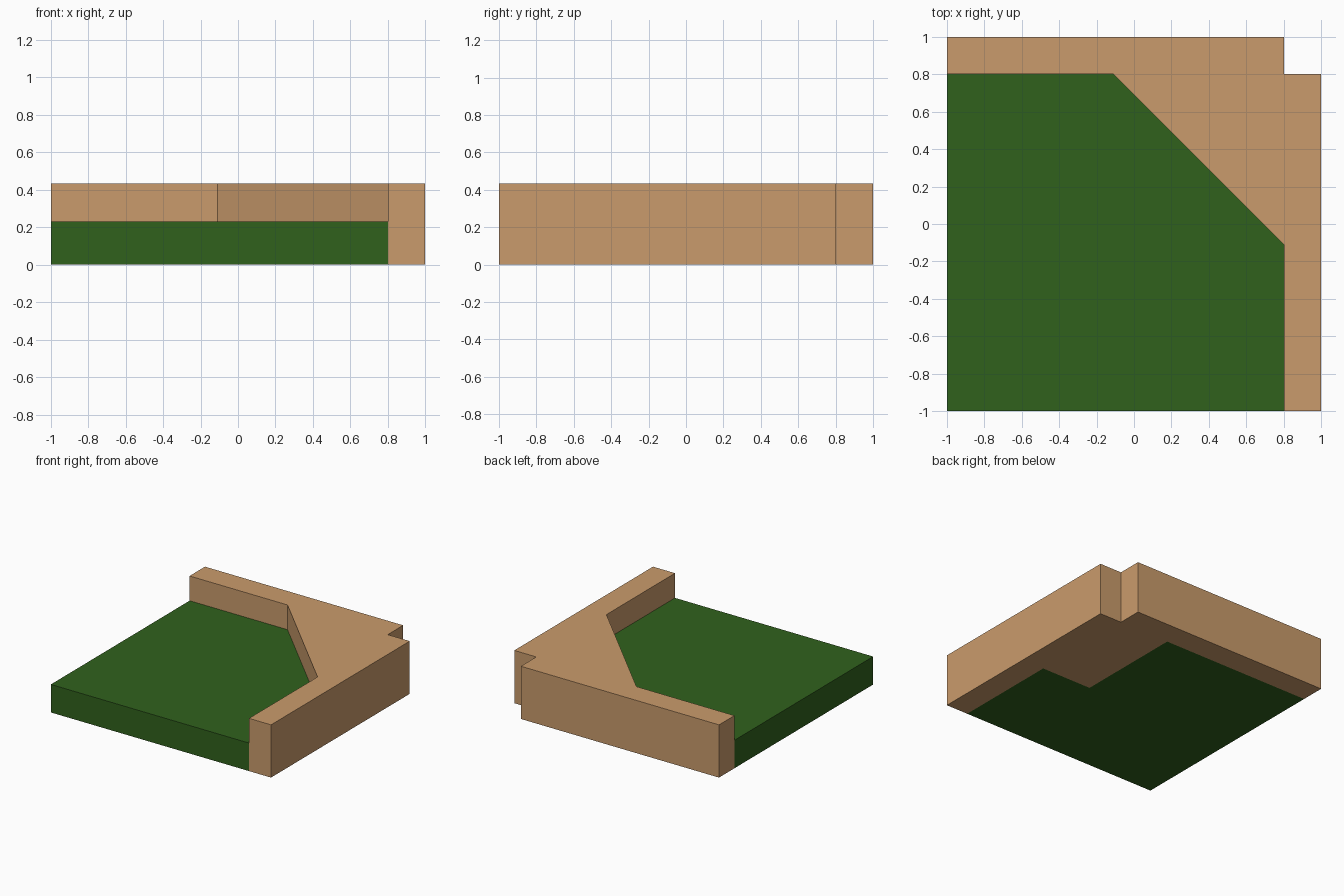
import bpy, bmesh

if "Cube" in bpy.data.objects:
    bpy.data.objects.remove(bpy.data.objects["Cube"])


def material(name, color):
    m = bpy.data.materials.new(name)
    m.diffuse_color = color
    m.use_nodes = True
    m.node_tree.nodes["Principled BSDF"].inputs["Base Color"].default_value = m.diffuse_color
    return m


def prism(name, outline, z0, z1, mat):
    """Extrude a flat xy outline (counter-clockwise) from z0 to z1."""
    bm = bmesh.new()
    face = bm.faces.new([bm.verts.new((x, y, z0)) for x, y in outline])
    new = bmesh.ops.extrude_face_region(bm, geom=[face], use_keep_orig=True)["geom"]
    bmesh.ops.translate(bm, vec=(0, 0, z1 - z0),
                        verts=[v for v in new if isinstance(v, bmesh.types.BMVert)])
    bmesh.ops.recalc_face_normals(bm, faces=bm.faces)
    mesh = bpy.data.meshes.new(name)
    bm.to_mesh(mesh)
    bm.free()
    mesh.materials.append(mat)
    ob = bpy.data.objects.new(name, mesh)
    bpy.context.collection.objects.link(ob)
    return ob


grass = material("grass", (0.03, 0.12, 0.012, 1))
earth = material("earth", (0.59, 0.33, 0.15, 1))

W = 0.8            # inner wall line
C = -0.11          # where the diagonal leaves each wall
M = (W + C) / 2    # middle of the diagonal
SKIN = 0.002       # thickness of the underside patches
TOP, GROUND = 0.433, 0.23

# Lower grass floor with its cut corner
prism("grass_floor", [(-1, -1), (W, -1), (W, C), (C, W), (-1, W)], SKIN, GROUND, grass)

# Raised ledge: two walls, diagonal corner fill and notched outer corner
prism("raised_ledge", [(-1, W), (C, W), (W, C), (W, -1), (1, -1), (1, W),
                       (W, W), (W, 1), (-1, 1)], SKIN, TOP, earth)

# Underside: the ground rests on patches that split the corner squarely
prism("grass_underside", [(-1, -1), (W, -1), (W, C), (M, C), (M, W), (-1, W)],
      0, SKIN, grass)
prism("ledge_underside", [(-1, W), (M, W), (M, C), (W, C), (W, -1), (1, -1),
                          (1, W), (W, W), (W, 1), (-1, 1)], 0, SKIN, earth)
